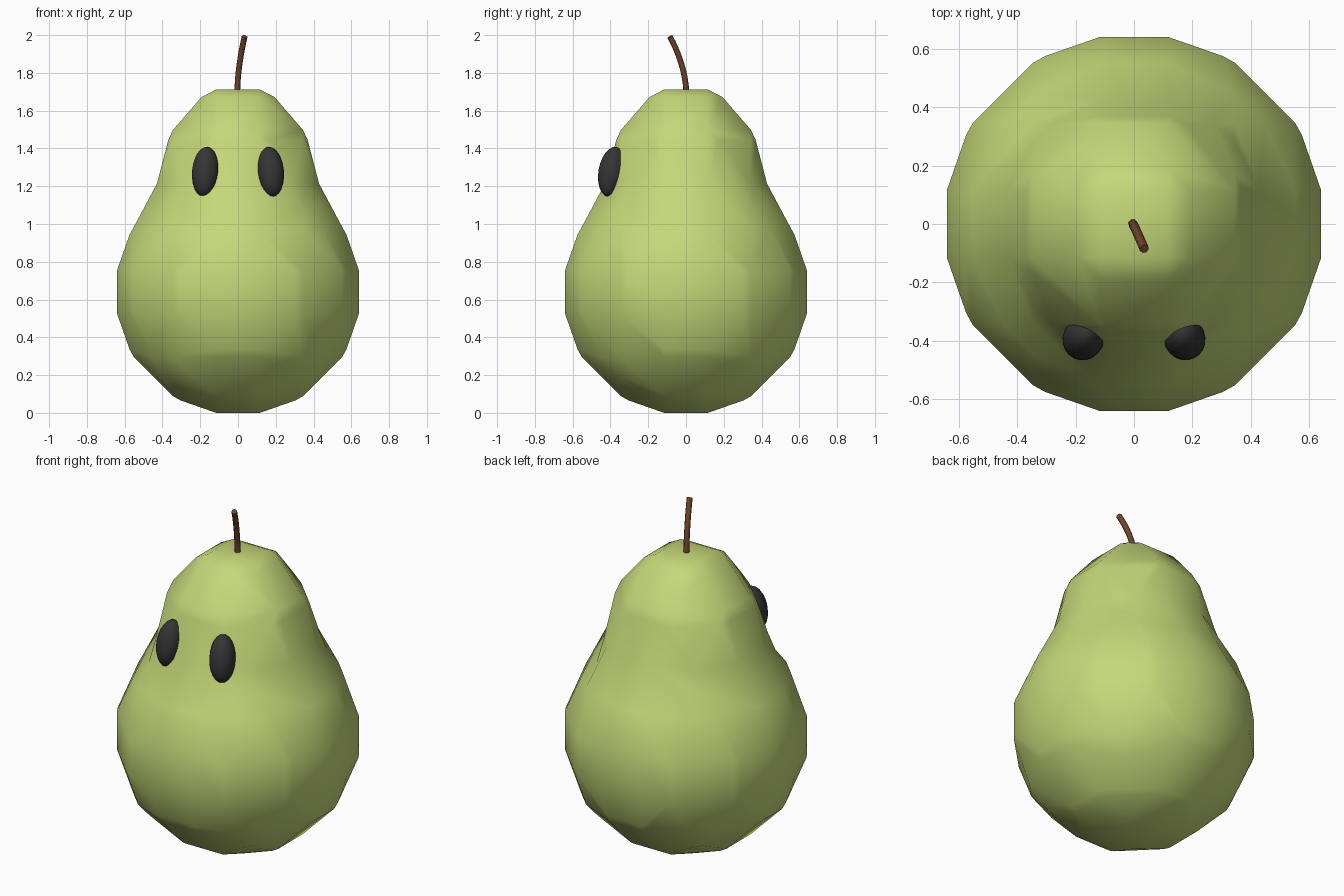
import bpy
from math import radians

if "Cube" in bpy.data.objects:
    bpy.data.objects.remove(bpy.data.objects["Cube"])


def material(name, rgb):
    m = bpy.data.materials.new(name)
    m.diffuse_color = (*rgb, 1.0)
    m.use_nodes = True
    m.node_tree.nodes["Principled BSDF"].inputs["Base Color"].default_value = m.diffuse_color
    return m


def link(name, data, mat):
    ob = bpy.data.objects.new(name, data)
    bpy.context.collection.objects.link(ob)
    data.materials.clear()
    data.materials.append(mat)
    return ob


green = material("pear_green", (0.56, 0.68, 0.19))
black = material("eye_black", (0.035, 0.035, 0.035))
brown = material("stem_brown", (0.16, 0.06, 0.025))

# Pear body: two blended metaballs at coarse resolution, turned into a mesh
K = 1.148
BASE = 0.64
meta = bpy.data.metaballs.new("pear_blend")
meta.resolution = meta.render_resolution = 0.2 * K
meta.threshold = 0.6
for radius, height in ((1.0, 0.0), (0.55, 0.65)):
    ball = meta.elements.new(type='BALL')
    ball.radius = radius * K
    ball.stiffness = 2.0
    ball.co = (0, 0, height * K)
blend = bpy.data.objects.new("pear_blend", meta)
bpy.context.collection.objects.link(blend)
bpy.context.view_layer.update()
depsgraph = bpy.context.evaluated_depsgraph_get()
mesh = bpy.data.meshes.new_from_object(blend.evaluated_get(depsgraph))
bpy.data.objects.remove(blend)
body = link("pear_body", mesh, green)
body.location.z = BASE
for p in mesh.polygons:
    p.use_smooth = True

# Eyes: flattened ellipsoids lying along the body's slope
for name, side in (("left_eye", -1), ("right_eye", 1)):
    bpy.ops.mesh.primitive_uv_sphere_add(
        segments=20, ring_count=12, radius=1,
        location=(0.173 * side, -0.392, 1.276),
        rotation=(radians(-11), 0, radians(25 * side)))
    eye = bpy.context.object
    eye.name = name
    eye.scale = (0.071, 0.072, 0.134)
    eye.data.materials.append(black)
    bpy.ops.object.shade_smooth()

# Stem: thin round curve leaning forward
curve = bpy.data.curves.new("stem", 'CURVE')
curve.dimensions = '3D'
curve.bevel_depth = 0.016
curve.bevel_resolution = 2
curve.resolution_u = 8
curve.use_fill_caps = True
spline = curve.splines.new('BEZIER')
spline.bezier_points.add(1)
root, tip = spline.bezier_points
root.co = (-0.004, 0.002, 1.69)
root.handle_left, root.handle_right = (-0.004, 0.002, 1.59), (-0.003, 0.0, 1.80)
tip.co = (0.035, -0.085, 1.992)
tip.handle_left, tip.handle_right = (0.016, -0.040, 1.91), (0.054, -0.13, 2.07)
link("stem", curve, brown)
